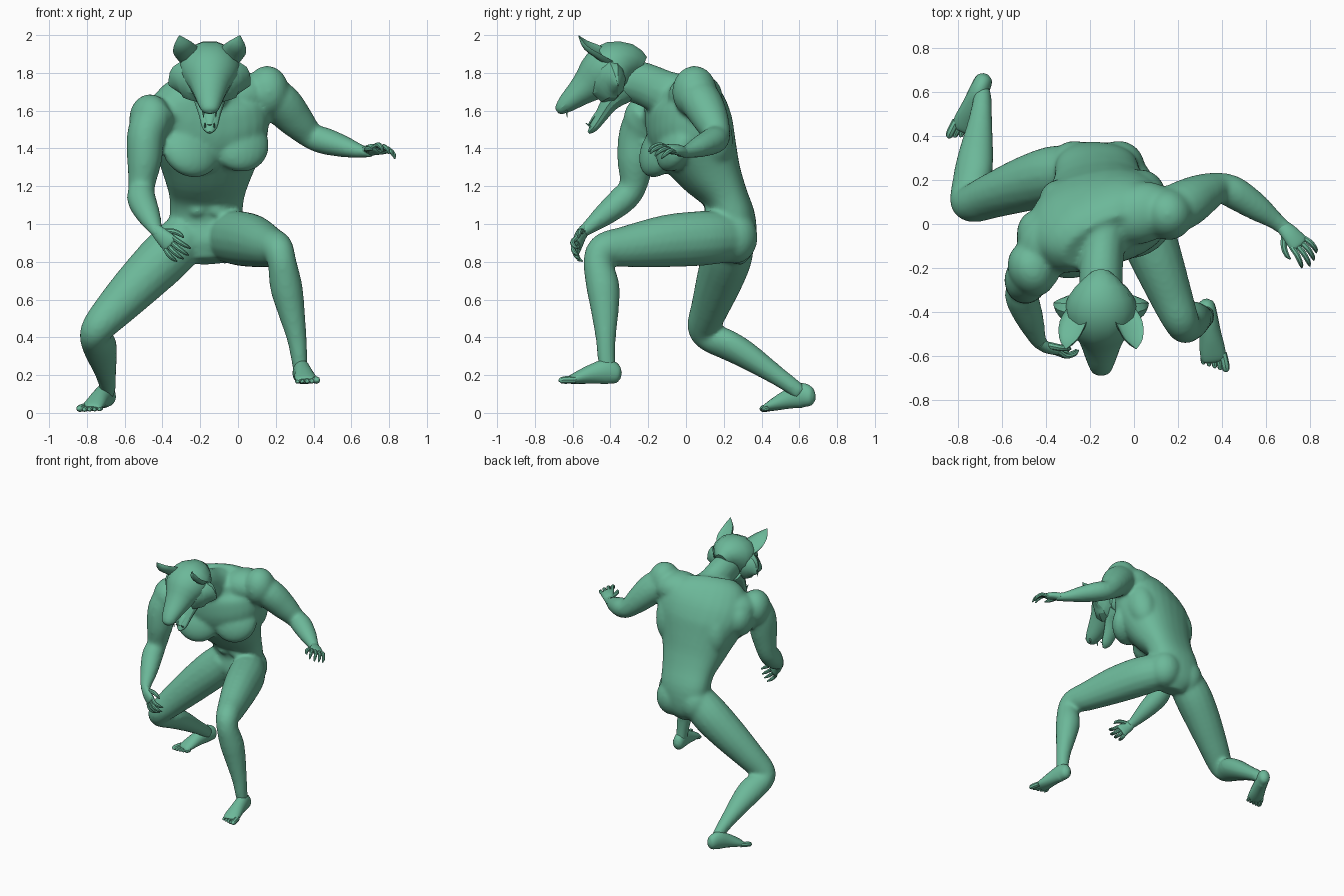
import bpy, bmesh, math
from mathutils import Vector as V, Matrix

green = bpy.data.materials.new("sea green")
green.diffuse_color = (0.15, 0.48, 0.32, 1)


def finish(bm, name, angle=40):
    bmesh.ops.recalc_face_normals(bm, faces=bm.faces)
    me = bpy.data.meshes.new(name)
    bm.to_mesh(me)
    bm.free()
    me.materials.append(green)
    ob = bpy.data.objects.new(name, me)
    bpy.context.collection.objects.link(ob)
    bpy.ops.object.select_all(action='DESELECT')
    ob.select_set(True)
    bpy.context.view_layer.objects.active = ob
    bpy.ops.object.shade_smooth_by_angle(angle=math.radians(angle))
    return ob


def loft(bm, pts, side=(1, 0, 0), side2=None, n=16, sub=4, cup=1.0, box=1.0):
    """Rounded tube through (x, y, z, half width, half depth), smoothly interpolated."""
    side, side2 = V(side), V(side2 or side)
    P = [V(p) for p in pts]
    P = [P[0] * 2 - P[1]] + P + [P[-1] * 2 - P[-2]]
    rings = []
    for i in range(1, len(P) - 2):
        a, b, c, d = P[i - 1:i + 3]
        for k in range(sub + (i == len(P) - 3)):
            t = k / sub
            rings.append(0.5 * (2 * b + (c - a) * t + (2 * a - 5 * b + 4 * c - d) * t * t
                                + (3 * b - a - 3 * c + d) * t ** 3))
    loops = []
    for i, r in enumerate(rings):
        lo, hi = rings[max(i - 1, 0)], rings[min(i + 1, len(rings) - 1)]
        tan = (V(hi[:3]) - V(lo[:3])).normalized()
        s = side.lerp(side2, i / (len(rings) - 1))
        s = (s - tan * s.dot(tan)).normalized()
        u = tan.cross(s)
        loop = []
        for k in range(n):
            a = 2 * math.pi * k / n
            w, h = (math.copysign(abs(f) ** box, f) for f in (math.cos(a), math.sin(a)))
            h *= cup if h > 0 else 1
            loop.append(bm.verts.new(V(r[:3]) + s * w * max(r[3], .002) + u * h * max(r[4], .002)))
        loops.append(loop)
    for A, B in zip(loops, loops[1:]):
        for k in range(n):
            bm.faces.new((A[k], A[(k + 1) % n], B[(k + 1) % n], B[k]))
    bm.faces.new(loops[0])
    bm.faces.new(loops[-1])


def blob(bm, c, r, yaw=0, tilt=0):
    m = (Matrix.Translation(c) @ Matrix.Rotation(math.radians(yaw), 4, 'Z')
         @ Matrix.Rotation(math.radians(tilt), 4, 'X') @ Matrix.Diagonal((*r, 1)))
    bmesh.ops.create_uvsphere(bm, u_segments=20, v_segments=12, radius=1, matrix=m)


# ---- body: torso, muscles and limbs fused into one skin
bm = bmesh.new()
loft(bm, [(-.17, .22, .80, .08, .08), (-.17, .24, .89, .17, .125), (-.17, .25, 1.02, .19, .12),
          (-.165, .205, 1.15, .20, .12), (-.16, .12, 1.29, .245, .17), (-.155, .04, 1.45, .31, .215),
          (-.16, 0, 1.58, .325, .205), (-.16, -.04, 1.68, .29, .165), (-.145, -.08, 1.75, .19, .10)],
     (.98, -.15, 0), (.9, .37, .22), n=28, box=.85)
loft(bm, [(-.13, .06, 1.66, .13, .12), (-.14, -.10, 1.69, .10, .12), (-.15, -.22, 1.74, .10, .115),
          (-.15, -.33, 1.77, .10, .11)])
blob(bm, (-.25, -.13, 1.40), (.165, .09, .165), 25, -25)     # chest
blob(bm, (.005, -.045, 1.43), (.165, .09, .165), 18, -25)
blob(bm, (-.36, -.08, 1.58), (.17, .15, .12), 22)            # shoulder blades
blob(bm, (.03, .05, 1.68), (.17, .14, .12), 22)
blob(bm, (-.42, -.08, 1.52), (.11, .15, .14), 20)
blob(bm, (-.32, .07, 1.46), (.11, .13, .20), 25, 18)         # broad back
blob(bm, (.04, .12, 1.50), (.11, .12, .20), 10, 18)
blob(bm, (-.07, .26, .93), (.12, .12, .14))                  # buttocks
blob(bm, (-.27, .26, .93), (.12, .12, .14))
for z, y in ((1.07, .14), (1.14, .11), (1.21, .05)):         # abdominals
    for s in (-1, 1):
        blob(bm, (-.165 + s * .05, y, z), (.05, .045, .036))
# left arm
blob(bm, (.155, .045, 1.70), (.115, .12, .138), 25)
loft(bm, [(.10, .03, 1.71, .11, .11), (.22, .085, 1.64, .11, .115), (.31, .135, 1.545, .094, .095),
          (.39, .165, 1.465, .07, .07), (.46, .14, 1.44, .075, .072), (.56, .075, 1.41, .063, .058),
          (.65, .01, 1.385, .041, .037), (.71, -.04, 1.38, .035, .027)], (.6, .8, 0))
# right arm
blob(bm, (-.465, -.205, 1.555), (.108, .13, .133), 25)
loft(bm, [(-.43, -.19, 1.60, .11, .11), (-.485, -.245, 1.48, .102, .11), (-.495, -.265, 1.34, .093, .10),
          (-.51, -.28, 1.20, .071, .073), (-.51, -.335, 1.13, .077, .075), (-.475, -.43, 1.05, .065, .061),
          (-.435, -.53, .97, .039, .035), (-.41, -.555, .945, .035, .027)])
# left leg
loft(bm, [(-.07, .24, .93, .12, .13), (0, .10, .925, .135, .145), (.08, -.10, .91, .125, .14),
          (.165, -.32, .88, .10, .11), (.21, -.43, .865, .085, .09), (.232, -.465, .80, .077, .079),
          (.255, -.44, .67, .086, .089), (.28, -.43, .55, .074, .076), (.31, -.425, .40, .054, .055),
          (.325, -.42, .28, .043, .048), (.33, -.41, .21, .037, .046)], (1, .35, 0), (1, .2, 0))
# right leg
loft(bm, [(-.26, .24, .95, .12, .13), (-.37, .22, .84, .135, .14), (-.50, .18, .71, .125, .13),
          (-.64, .13, .565, .103, .11), (-.735, .095, .46, .088, .09), (-.76, .12, .405, .08, .078),
          (-.735, .22, .36, .093, .076), (-.72, .32, .305, .083, .071), (-.70, .47, .205, .056, .053),
          (-.69, .57, .135, .043, .045), (-.688, .61, .10, .037, .041)], (.1, 1, .3), (1, .2, 0))
body = finish(bm, "body")
rm = body.modifiers.new("fuse", 'REMESH')
rm.mode, rm.voxel_size, rm.use_smooth_shade = 'VOXEL', .012, True
sm = body.modifiers.new("soften", 'SMOOTH')
sm.factor, sm.iterations = .5, 12


def hand(name, wrist, d, side, thumb):
    """Palm, four curled fingers and a thumb in a local frame (side, forward, curl)."""
    d = V(d).normalized()
    s = V(side)
    s = (s - d * s.dot(d)).normalized()
    c = s.cross(d)
    at = lambda x, y, z, *r: (*(V(wrist) + s * x + d * y + c * z), *r)
    bm = bmesh.new()
    loft(bm, [at(0, -.02, 0, .033, .027), at(0, .03, -.005, .042, .027), at(0, .085, 0, .048, .022),
              at(0, .10, .003, .037, .014)], s)
    for i in range(4):
        x = (-.036 + .024 * i) * thumb
        L = (.92, 1.08, 1, .82)[3 - i]
        f = x * .4
        loft(bm, [at(x, .08, 0, .013, .013), at(x + f * .6, .08 + .05 * L, -.004, .0135, .0135),
                  at(x + f, .08 + .09 * L, .02, .011, .011), at(x + f, .08 + .105 * L, .045, .004, .004)],
             s, n=8, sub=3)
    loft(bm, [at(.025 * thumb, .02, .005, .017, .017), at(.058 * thumb, .055, .015, .015, .015),
              at(.07 * thumb, .09, .025, .012, .012), at(.068 * thumb, .115, .032, .004, .004)], s, n=8, sub=3)
    finish(bm, name)


hand("left_hand", (.69, -.025, 1.385), (.68, -.74, .12), (.72, .6, -.35), -1)
hand("right_hand", (-.42, -.545, .955), (.66, -.33, -.66), (.6, -.2, .75), 1)


def foot(name, heel, toe, inner):
    """Wedge foot from heel to toe tip; inner is the side of the big toe."""
    h, t = V(heel), V(toe)
    d = (t - h).normalized()
    s = d.cross(V((0, 0, 1))).normalized()
    u = s.cross(d)
    L = (t - h).length
    at = lambda x, y, z, *r: (*(h + s * x + d * y * L + u * z), *r)
    bm = bmesh.new()
    loft(bm, [at(0, 0, .045, .015, .02), at(0, .06, .05, .038, .048), at(0, .22, .066, .045, .066),
              at(0, .45, .054, .05, .052), at(0, .68, .034, .058, .034), at(0, .80, .023, .055, .022),
              at(0, .84, .018, .045, .012)], s)
    for i in range(5):
        x, r = inner * (.044 - .022 * i), (.019, .0135, .013, .012, .012)[i]
        e = 1 - .035 * i
        loft(bm, [at(x, .74, r + .004, r, r), at(x * 1.1, e * .9, r + .003, r, r * 1.05),
                  at(x * 1.1, e * .975, r, r * .8, r * .75), at(x * 1.1, e, r * .8, .002, .002)], s, n=8, sub=3)
    finish(bm, name)


foot("left_foot", (.325, -.345, .152), (.372, -.68, .152), -1)
foot("right_foot", (-.672, .685, .035), (-.80, .375, .0), 1)

# ---- head: skull and muzzle
X = -.15
bm = bmesh.new()
loft(bm, [(X, -.23, 1.83, .05, .06), (X, -.29, 1.85, .12, .105), (X, -.37, 1.835, .165, .14),
          (X, -.45, 1.79, .15, .135), (X, -.51, 1.74, .11, .10), (X, -.57, 1.69, .085, .072),
          (X, -.63, 1.64, .063, .052), (X, -.67, 1.605, .042, .03), (X, -.682, 1.595, .014, .012)], n=14, sub=2)
for s in (-1, 1):  # cheek ruffs
    loft(bm, [(X + s * .05, -.42, 1.76, .10, .12), (X + s * .14, -.385, 1.765, .07, .10),
              (X + s * .185, -.37, 1.75, .035, .06), (X + s * .215, -.36, 1.735, .003, .005)], (0, 1, 0), n=10, sub=2)
finish(bm, "head", 30)

bm = bmesh.new()
blob(bm, (X, -.67, 1.615), (.033, .02, .02))
finish(bm, "nose")

# lower jaw with tongue
bm = bmesh.new()
loft(bm, [(X, -.33, 1.71, .10, .075), (X, -.40, 1.645, .08, .05), (X, -.45, 1.57, .056, .035),
          (X, -.49, 1.51, .04, .024), (X, -.515, 1.483, .012, .008)], n=14, sub=3)
finish(bm, "lower_jaw", 30)
bm = bmesh.new()
loft(bm, [(X, -.42, 1.65, .03, .012), (X, -.48, 1.575, .028, .01), (X, -.515, 1.525, .012, .005)], n=10)
finish(bm, "tongue")

for s, tag in ((-1, "right"), (1, "left")):
    bm = bmesh.new()  # cupped ear, hollow towards the face
    loft(bm, [(X + s * .10, -.39, 1.885, .06, .06), (X + s * .13, -.45, 1.92, .064, .05),
              (X + s * .148, -.52, 1.955, .045, .035), (X + s * .16, -.568, 1.998, .003, .003)],
         (1, 0, s * -.35), n=14, sub=3, cup=-.35)
    finish(bm, tag + "_ear", 35)
    bm = bmesh.new()
    blob(bm, (X + s * .082, -.53, 1.785), (.017, .014, .014))
    finish(bm, tag + "_eye")
    bm = bmesh.new()  # fangs on the upper and lower jaw
    loft(bm, [(X + s * .034, -.635, 1.605, .008, .008), (X + s * .032, -.628, 1.565, .001, .001)], n=6, sub=1)
    loft(bm, [(X + s * .024, -.50, 1.51, .007, .007), (X + s * .024, -.53, 1.535, .001, .001)], n=6, sub=1)
    finish(bm, tag + "_fangs")
